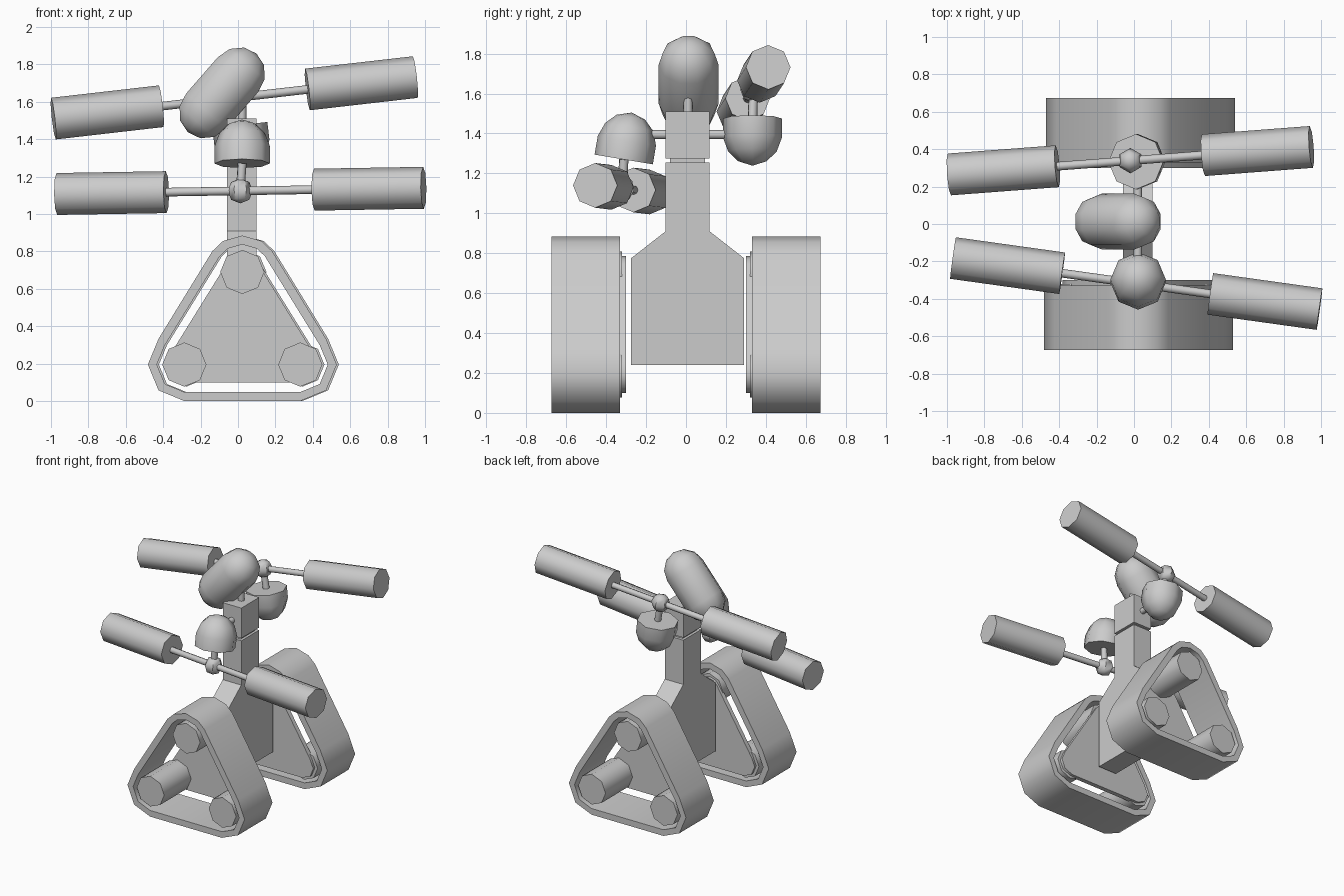
import bpy
import bmesh
from math import sin, cos, pi, radians
from mathutils import Vector

cube = bpy.data.objects.get("Cube")
if cube:
    bpy.data.objects.remove(cube, do_unlink=True)

grey = bpy.data.materials.new("plain grey")
grey.use_nodes = True
grey.diffuse_color = (0.6, 0.6, 0.6, 1)
grey.node_tree.nodes["Principled BSDF"].inputs["Base Color"].default_value = (0.6, 0.6, 0.6, 1)


def finish(name, bm, smooth=True):
    bmesh.ops.recalc_face_normals(bm, faces=bm.faces)
    mesh = bpy.data.meshes.new(name)
    bm.to_mesh(mesh)
    bm.free()
    obj = bpy.data.objects.new(name, mesh)
    bpy.context.collection.objects.link(obj)
    mesh.materials.append(grey)
    if smooth:
        bpy.ops.object.select_all(action='DESELECT')
        obj.select_set(True)
        bpy.context.view_layer.objects.active = obj
        bpy.ops.object.shade_smooth_by_angle(angle=radians(50))
    return obj


def lathe(name, profile, start, axis, segs=8):
    """Revolve (radius, height) pairs about an axis; ends are capped."""
    bm = bmesh.new()
    rot = Vector(axis).to_track_quat('Z', 'Y')
    rings = []
    for r, h in profile:
        angles = [2 * pi * i / segs for i in range(segs if r > 0 else 1)]
        rings.append([bm.verts.new(rot @ Vector((r * cos(a), r * sin(a), h)) + Vector(start))
                      for a in angles])
    for low, high in zip(rings, rings[1:]):
        for i in range(segs):
            j = (i + 1) % segs
            quad = [low[i % len(low)], low[j % len(low)], high[j % len(high)], high[i % len(high)]]
            bm.faces.new(list(dict.fromkeys(quad)))
    for ring in (rings[0], rings[-1]):
        if len(ring) > 2:
            bm.faces.new(ring)
    return finish(name, bm)


def rod(name, a, b, r, segs=8):
    d = Vector(b) - Vector(a)
    return lathe(name, [(r, 0), (r, d.length)], a, d, segs)


def prism(name, outline, place, lo, hi, hole=None, smooth=True):
    """Extrude a 2D outline; an optional matching hole makes it a band."""
    bm = bmesh.new()
    loops = [[bm.verts.new(place(p, t)) for p in pts]
             for pts in (outline, hole or outline) for t in (lo, hi)]
    n = len(outline)
    if hole:
        pairs = ((0, 1), (1, 3), (3, 2), (2, 0))
    else:
        bmesh.ops.delete(bm, geom=loops[2] + loops[3], context='VERTS')
        pairs = ((0, 1),)
        bm.faces.new(loops[0])
        bm.faces.new(loops[1])
    for a, b in pairs:
        for i in range(n):
            j = (i + 1) % n
            bm.faces.new((loops[a][i], loops[a][j], loops[b][j], loops[b][i]))
    return finish(name, bm, smooth)


# Triangular tracks: band, inner plate and three wheels each
corners = [((0.31, 0.195), (-90, -45, 0, 45)),
           ((0, 0.69), (35, 58, 90, 122, 145)),
           ((-0.31, 0.195), (135, 180, 225, 270))]


def triangle(r, cx):
    return [(cx + x + r * cos(radians(a)), z + r * sin(radians(a)))
            for (x, z), angles in corners for a in angles]


def along_y(p, t):
    return (p[0], t, p[1])


def along_x(p, t):
    return (t, p[0], p[1])


for side, sign, cx in (("front", -1, 0.023), ("rear", 1, 0.034)):
    prism(side + "_track_band", triangle(0.195, cx), along_y, sign * 0.33, sign * 0.673,
          hole=triangle(0.147, cx))
    prism(side + "_track_plate", triangle(0.095, cx), along_y, sign * 0.30, sign * 0.335)
    for k, ((x, z), _) in enumerate(corners):
        rod(f"{side}_wheel_{k + 1}", (cx + x, sign * 0.32, z), (cx + x, sign * 0.668, z), 0.118)

# Body with tapered shoulders, neck and head block
half = [(0.283, 0.24), (0.283, 0.775), (0.11, 0.91), (0.11, 1.255)]
body = [(0.008 + y, z) for y, z in half] + [(0.008 - y, z) for y, z in reversed(half)]
prism("body", body, along_x, -0.06, 0.10, smooth=False)


def block(name, w, z0, z1, x0, x1):
    pts = [(0.008 - w, z0), (0.008 + w, z0), (0.008 + w, z1), (0.008 - w, z1)]
    prism(name, pts, along_x, x0, x1, smooth=False)


block("neck", 0.088, 1.25, 1.28, -0.04, 0.08)
block("head_block", 0.11, 1.275, 1.51, -0.06, 0.10)

# Capsule on a short post
rod("capsule_post", (0.022, 0.01, 1.5), (0.022, 0.01, 1.66), 0.023)
low, high = Vector((-0.17, 0.013, 1.55)), Vector((0, 0.013, 1.745))
length, R = (high - low).length, 0.15
arc = [(R * cos(radians(a)), R * sin(radians(a))) for a in (0, 30, 60)] + [(0, R)]
capsule = [(r, -h) for r, h in reversed(arc)] + [(r, length + h) for r, h in arc]
lathe("capsule", capsule, low, high - low, 10)

# Cross rod joining both domes
rod("cross_rod", (0.02, -0.28, 1.395), (0.02, 0.33, 1.395), 0.023)

# Domes, stems, hubs and paired paddles
dome = [(0.148, 0), (0.148, 0.095), (0.122, 0.165), (0.072, 0.215), (0, 0.238)]
assemblies = [
    ("front", (0.022, -0.312, 1.27), (0, 0.165, 0.985),
     (-0.968, -0.182, 1.107), (0.992, -0.455, 1.14)),
    ("rear", (0.01, 0.333, 1.475), (0.115, 0, -0.99),
     (-0.987, 0.265, 1.51), (0.948, 0.412, 1.732)),
]
for side, rim, up, left_tip, right_tip in assemblies:
    a, b = Vector(left_tip), Vector(right_tip)
    hub = (a + b) / 2
    inner_a, inner_b = a.lerp(b, 0.298), a.lerp(b, 0.702)
    lathe(side + "_dome", dome, rim, up)
    rod(side + "_stem", rim, hub, 0.024)
    ball = [(0.068 * sin(pi * i / 4), -0.068 * cos(pi * i / 4)) for i in (1, 2, 3)]
    lathe(side + "_hub", [(0, -0.068)] + ball + [(0, 0.068)], hub, up, 6)
    rod(side + "_paddle_bar", inner_a, inner_b, 0.023)
    rod(side + "_right_paddle", a, inner_a, 0.112)
    rod(side + "_left_paddle", inner_b, b, 0.112)
